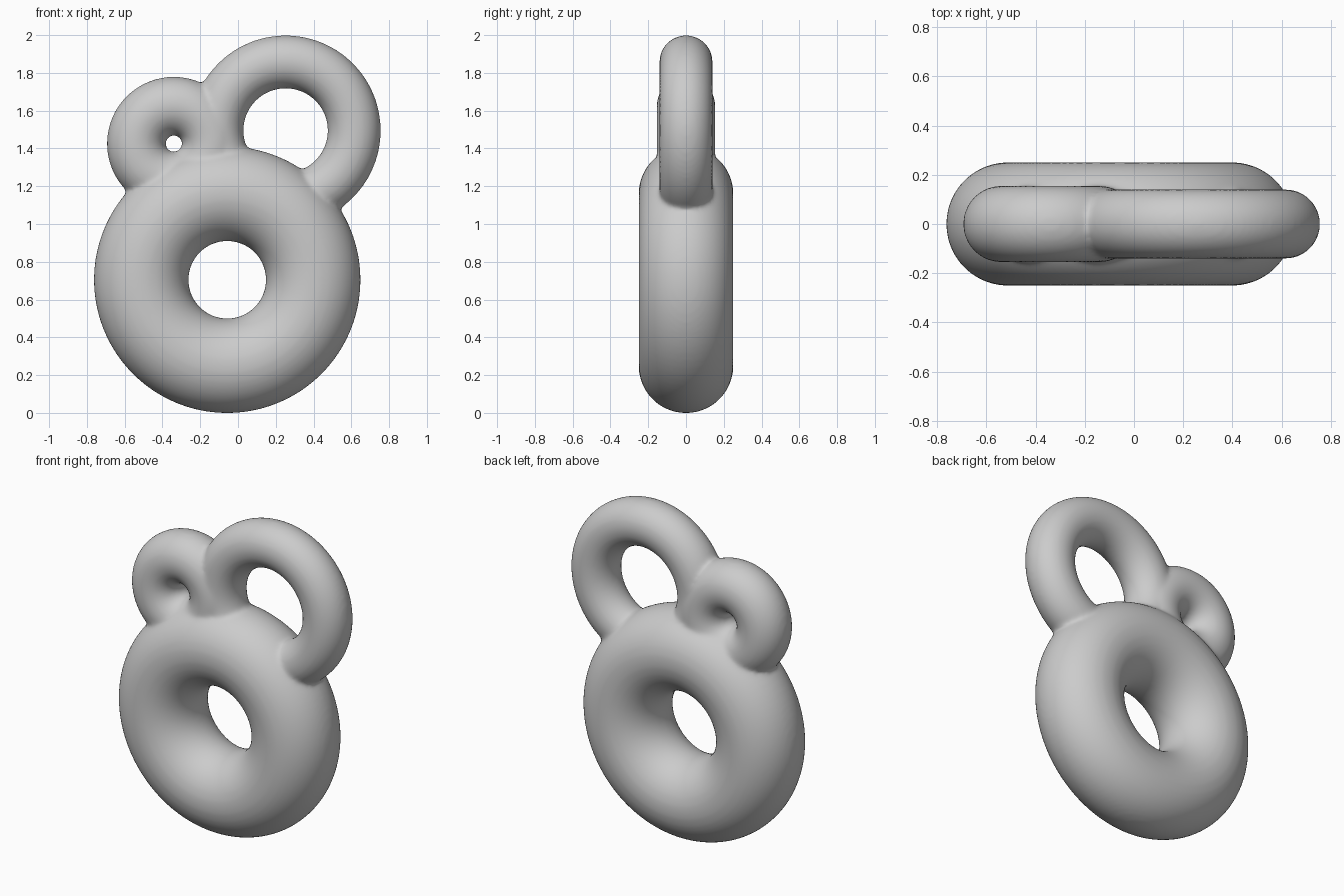
import bpy
from math import pi

if "Cube" in bpy.data.objects:
    bpy.data.objects.remove(bpy.data.objects["Cube"])


def ring(name, x, z, outer, hole):
    # upright torus facing the front, given by its outer and hole radii
    bpy.ops.mesh.primitive_torus_add(
        location=(x, 0, z), rotation=(pi / 2, 0, 0),
        major_radius=(outer + hole) / 2, minor_radius=(outer - hole) / 2,
        major_segments=96, minor_segments=48)
    ob = bpy.context.object
    ob.name = name
    bpy.ops.object.transform_apply(location=True, rotation=True, scale=True)
    return ob


# three overlapping rings
body = ring("ring_body", -0.057, 0.709, 0.706, 0.205)
large = ring("upper_large_ring", 0.252, 1.499, 0.504, 0.223)
small = ring("upper_small_ring", -0.340, 1.430, 0.354, 0.044)

# fuse into one solid
for part in (large, small):
    mod = body.modifiers.new("fuse", 'BOOLEAN')
    mod.operation = 'UNION'
    mod.solver = 'EXACT'
    mod.object = part

# even out the surface and soften the seams into small fillets
remesh = body.modifiers.new("even_surface", 'REMESH')
remesh.mode = 'VOXEL'
remesh.voxel_size = 0.013
remesh.use_smooth_shade = True
soften = body.modifiers.new("soft_seams", 'SMOOTH')
soften.factor = 0.5
soften.iterations = 10

bpy.ops.object.select_all(action='DESELECT')
body.select_set(True)
bpy.context.view_layer.objects.active = body
for mod in list(body.modifiers):
    bpy.ops.object.modifier_apply(modifier=mod.name)
for part in (large, small):
    bpy.data.objects.remove(part)
bpy.ops.object.shade_smooth()

# rest on the ground
low = min(v.co.z for v in body.data.vertices)
for v in body.data.vertices:
    v.co.z -= low
